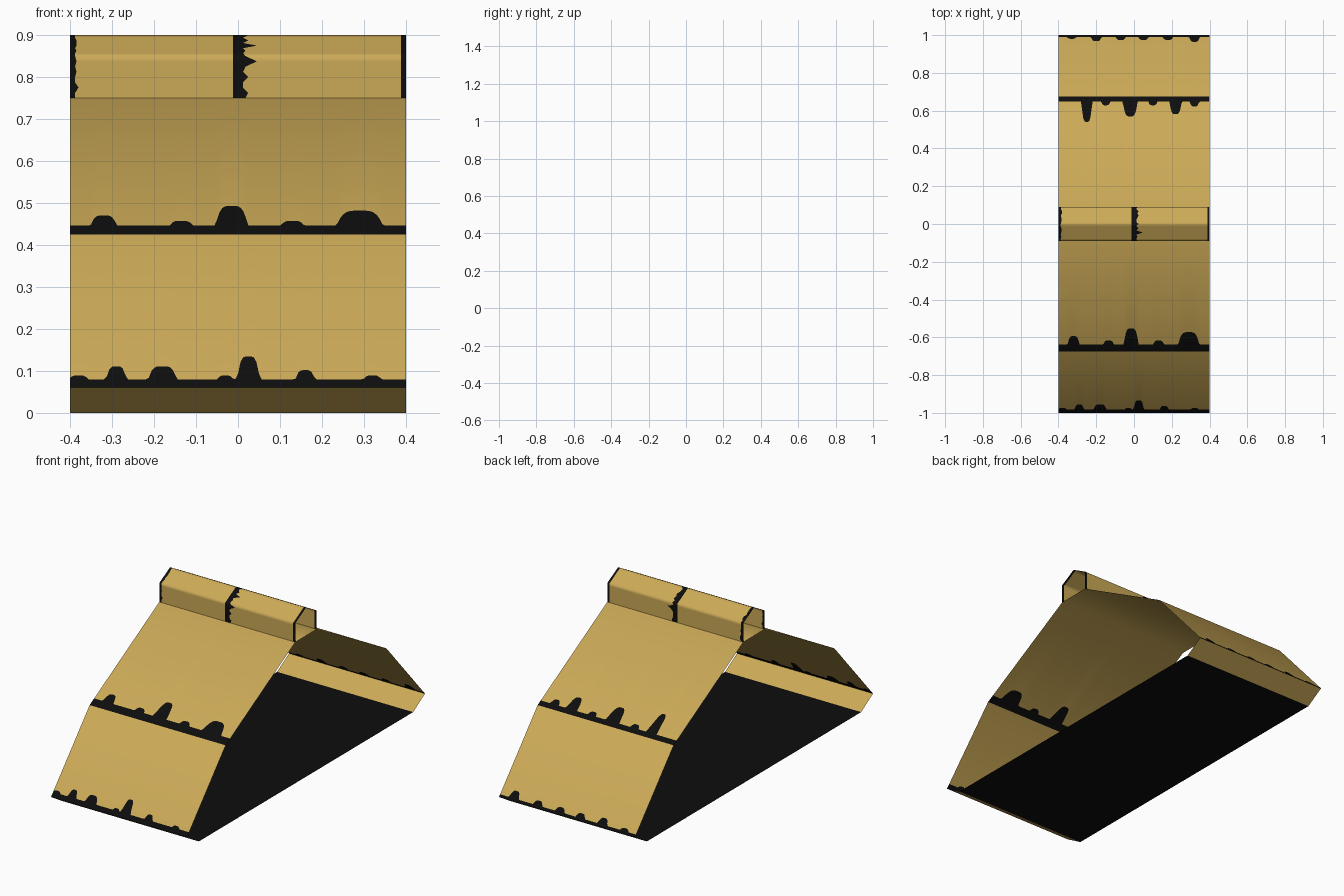
import bpy, bmesh, math, random

if "Cube" in bpy.data.objects:
    bpy.data.objects.remove(bpy.data.objects["Cube"])

random.seed(4)
W = 0.4  # half width along x


def material(name, col):
    m = bpy.data.materials.new(name)
    m.diffuse_color = (*col, 1)
    m.use_nodes = True
    m.node_tree.nodes["Principled BSDF"].inputs["Base Color"].default_value = m.diffuse_color
    return m


STRAW = material("straw gold", (0.60, 0.40, 0.095))
BLACK = material("ink black", (0.004, 0.004, 0.004))


def finish(name, bm, angle):
    bmesh.ops.remove_doubles(bm, verts=bm.verts, dist=1e-5)
    me = bpy.data.meshes.new(name)
    bm.to_mesh(me)
    bm.free()
    me.materials.append(STRAW)
    me.materials.append(BLACK)
    ob = bpy.data.objects.new(name, me)
    bpy.context.collection.objects.link(ob)
    bpy.ops.object.select_all(action='DESELECT')
    bpy.context.view_layer.objects.active = ob
    ob.select_set(True)
    bpy.ops.object.shade_smooth_by_angle(angle=math.radians(angle))
    return ob


def loft(bm, rows, mats):
    """Skin neighbouring rows of points; one material per strip."""
    vs = [[bm.verts.new(p) for p in r] for r in rows]
    for a, b, m in zip(vs, vs[1:], mats):
        for i in range(len(a) - 1):
            f = bm.faces.new((a[i], a[i + 1], b[i + 1], b[i]))
            f.material_index = m


def edge_height(x, base, bumps):
    """Ragged painted edge: flat band with rounded drips."""
    h = base
    for c, w, top in bumps:
        d = abs(x - c) / w
        if d < 1:
            h = max(h, top * (1 - d ** 4))
    return h


XS = [-W + 2 * W * i / 128 for i in range(129)]


def row(p):
    return [(x, p[0], p[1]) for x in XS]


def panel(bm, low, high, base, bumps):
    """Flat straw sheet with a black ragged band along its lower edge."""
    mid = []
    for x in XS:
        t = edge_height(x, base, bumps)
        mid.append((x, low[0] + t * (high[0] - low[0]), low[1] + t * (high[1] - low[1])))
    rows, mats = [row(low), mid, row(high)], [1, 0]
    if low[0] > 0:  # rear side runs downward so normals face out
        rows.reverse()
        mats.reverse()
    loft(bm, rows, mats)


# Roof profile points (half side: y, z)
FOOT, EAVE, BREAK, TOP = (0.9, 0.0), (1.0, 0.06), (0.675, 0.425), (0.09, 0.75)


def front(p):
    return (-p[0], p[1])


# Thatch slopes with drips
bm = bmesh.new()
panel(bm, front(EAVE), front(BREAK), 0.055,
      [(-.38, .03, .08), (-.29, .027, .14), (-.18, .038, .14), (-.03, .025, .08),
       (.025, .029, .205), (.16, .027, .115), (.32, .028, .08)])
panel(bm, front(BREAK), front(TOP), 0.065,
      [(-.32, .036, .14), (-.135, .036, .1), (-.015, .042, .21), (.13, .036, .1), (.29, .062, .175)])
panel(bm, BREAK, TOP, 0.045,
      [(-.25, .03, .23), (-.15, .03, .08), (-.02, .042, .18), (.1, .03, .08),
       (.22, .035, .16), (.32, .03, .09)])
panel(bm, EAVE, BREAK, 0.03,
      [(-.33, .03, .06), (-.2, .03, .1), (-.07, .03, .08), (.05, .03, .08),
       (.18, .03, .08), (.32, .03, .11)])
# ceiling under the ridge and lips under the eaves
loft(bm, [row(front(TOP)), row(TOP)], [0])
loft(bm, [row(front(FOOT)), row(front(EAVE))], [0])
loft(bm, [row(EAVE), row(FOOT)], [0])
finish("thatch_slopes", bm, 35)

# Black base sheet
bm = bmesh.new()
vs = [bm.verts.new(p) for p in ((-W, -.9, 0), (-W, .9, 0), (W, .9, 0), (W, -.9, 0))]
bm.faces.new(vs).material_index = 1
finish("base_sheet", bm, 30)

# Ridge cap with black bands across it
prof = [(-.09, .75), (-.09, .85), (0, .9), (.09, .85), (.09, .75)]
pts = []
for a, b in zip(prof, prof[1:]):
    for i in range(8):
        pts.append((a[0] + (b[0] - a[0]) * i / 8, a[1] + (b[1] - a[1]) * i / 8))
pts.append(prof[-1])
cuts = [[], [], [], [], [], []]
for k, (y, z) in enumerate(pts):
    end = 0.012 + random.choice((0, 0, .003, .008))
    mid = 0.012 + random.choice((0, 0, .006, .012))
    if k in (7, 12, 26):
        mid = 0.045
    for r, x in zip(cuts, (-W, -W + end, -.012, mid, .388, W)):
        r.append((x, y, z))
cuts.reverse()  # rows run along y, so skin from +x to -x
bm = bmesh.new()
loft(bm, cuts, [1, 0, 1, 0, 1])
finish("ridge_cap", bm, 65)
